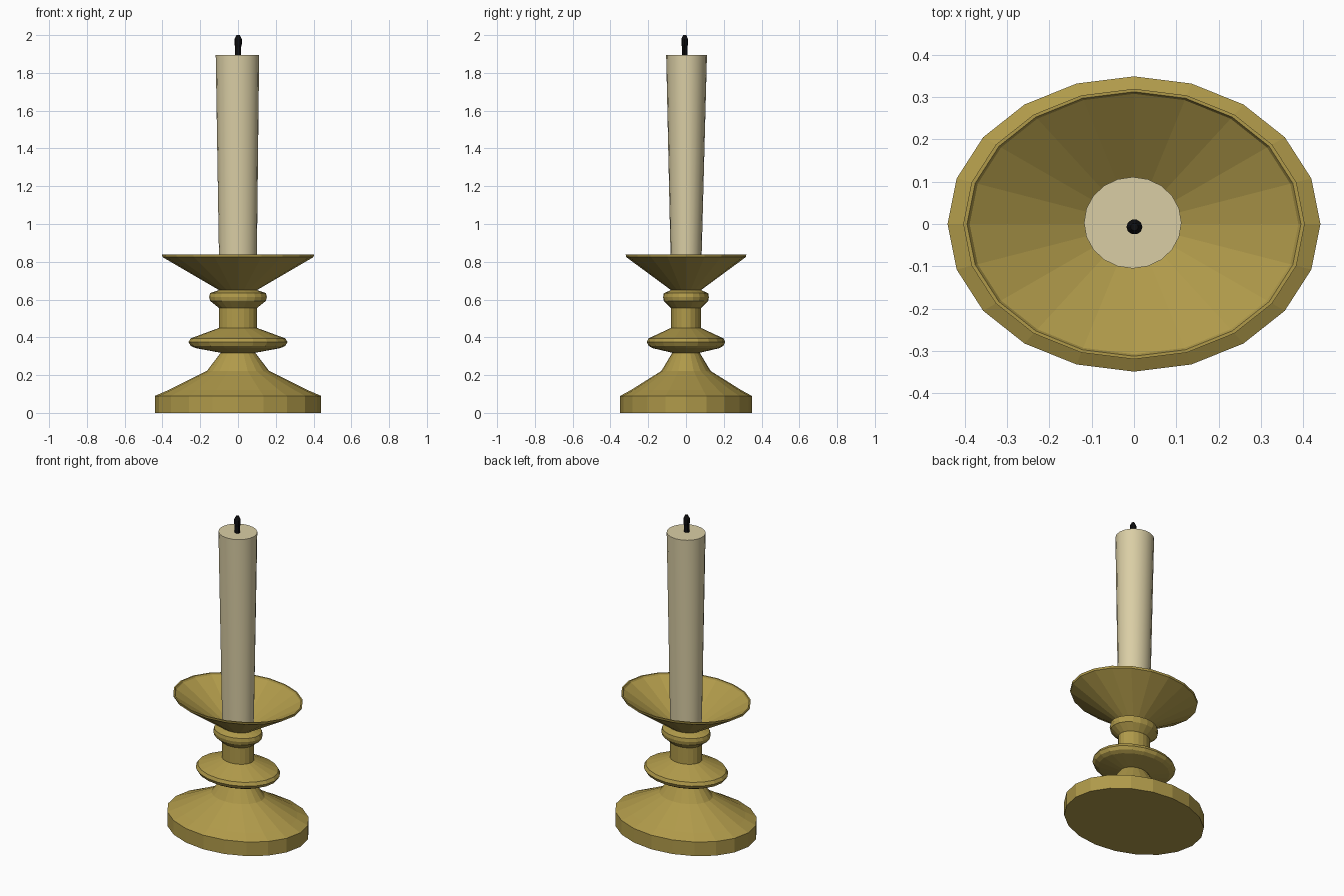
import bpy, bmesh, math

old = bpy.data.objects.get("Cube")
if old:
    bpy.data.objects.remove(old, do_unlink=True)


def material(name, srgb):
    col = [(c / 255 / 12.92) if c < 11 else ((c / 255 + 0.055) / 1.055) ** 2.4 for c in srgb] + [1]
    m = bpy.data.materials.new(name)
    m.use_nodes = True
    m.diffuse_color = col
    m.node_tree.nodes["Principled BSDF"].inputs["Base Color"].default_value = col
    return m


def lathe(name, rings, sides, mat, smooth=False):
    """Skin elliptical rings (rx, ry, z, cx, cy) and cap both ends."""
    bm = bmesh.new()
    loops = []
    for rx, ry, z, cx, cy in rings:
        angles = [2 * math.pi * i / sides for i in range(sides)]
        loops.append([bm.verts.new((cx + rx * math.cos(a), cy + ry * math.sin(a), z)) for a in angles])
    for low, high in zip(loops, loops[1:]):
        for i in range(sides):
            j = (i + 1) % sides
            bm.faces.new((low[i], low[j], high[j], high[i]))
    bm.faces.new(loops[0][::-1])
    bm.faces.new(loops[-1])
    me = bpy.data.meshes.new(name)
    bm.to_mesh(me)
    bm.free()
    me.materials.append(mat)
    ob = bpy.data.objects.new(name, me)
    bpy.context.collection.objects.link(ob)
    if smooth:
        bpy.ops.object.select_all(action="DESELECT")
        ob.select_set(True)
        bpy.context.view_layer.objects.active = ob
        bpy.ops.object.shade_smooth_by_angle(angle=math.radians(35))
    return ob


def oval(profile):
    return [(r, r * 0.792, z, 0, 0) for r, z in profile]


brass = material("brass", (176, 154, 74))
wax = material("wax", (218, 206, 165))
black = material("charred_wick", (14, 14, 16))

# Turned holder parts, from the foot up
lathe("foot", oval([(0.44, 0), (0.44, 0.09), (0.37, 0.12), (0.165, 0.222), (0.09, 0.32)]), 20, brass)
lathe("wide_collar", oval([(0.09, 0.318), (0.225, 0.343), (0.25, 0.355), (0.262, 0.375),
                           (0.25, 0.395), (0.23, 0.402), (0.1, 0.45)]), 20, brass)
lathe("stem", oval([(0.1, 0.45), (0.1, 0.555)]), 20, brass)
lathe("small_collar", oval([(0.1, 0.555), (0.148, 0.593), (0.153, 0.613), (0.148, 0.634), (0.1, 0.65)]), 20, brass)

# Hollow drip dish with a thin rim
lathe("drip_dish", oval([(0.1, 0.65), (0.4, 0.825), (0.403, 0.838), (0.394, 0.838),
                         (0.388, 0.828), (0.1, 0.66)]), 20, brass)

# Candle: oval at the bottom, nearly round at the top
lathe("candle", [(0.098, 0.078, 0.655, 0, 0), (0.115, 0.108, 1.895, -0.003, 0.003)], 20, wax, True)

# Wick with a slight bulge and a blunt tip
lathe("wick", [(0.016, 0.015, 1.89, 0, -0.007), (0.016, 0.015, 1.935, 0, -0.007),
               (0.019, 0.018, 1.95, 0.001, -0.007), (0.019, 0.018, 1.98, 0.001, -0.007),
               (0.009, 0.009, 2.0, 0.001, -0.007)], 10, black)
